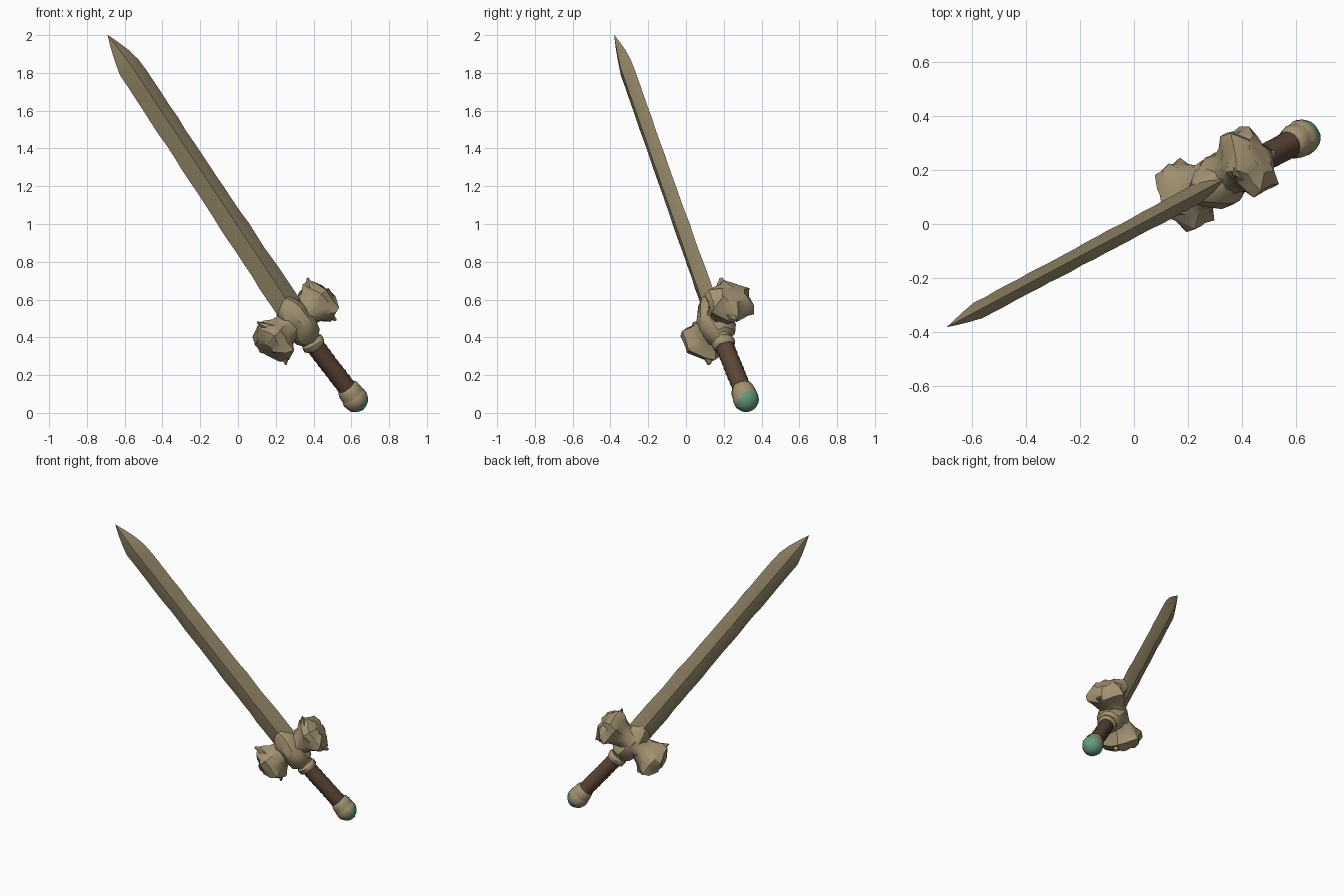
import bpy, bmesh, math, random
from mathutils import Vector, Matrix

random.seed(4)
cube = bpy.data.objects.get("Cube")
if cube:
    bpy.data.objects.remove(cube)

# Sword frame: local x = blade width, y = blade thickness, z = towards the tip
POMMEL = Vector((0.62, 0.318, 0.073))
TIP = Vector((-0.69, -0.38, 2.0))
LENGTH = (TIP - POMMEL).length
axis = (TIP - POMMEL).normalized()
thick = axis.cross(Vector((0, 0, 1))).normalized()
if thick.y < 0:
    thick.negate()
wide = thick.cross(axis)
FRAME = Matrix.Translation(POMMEL) @ Matrix((wide, thick, axis)).transposed().to_4x4()


def material(name, color):
    m = bpy.data.materials.new(name)
    m.diffuse_color = (*color, 1)
    m.use_nodes = True
    bsdf = m.node_tree.nodes["Principled BSDF"]
    bsdf.inputs["Base Color"].default_value = (*color, 1)
    bsdf.inputs["Roughness"].default_value = 0.8
    return m


BONE = material("pale bone", (0.36, 0.285, 0.165))
BLADE = material("carved bone", (0.30, 0.245, 0.14))
LEATHER = material("brown leather", (0.105, 0.06, 0.037))
JADE = material("green stone", (0.12, 0.32, 0.21))


def finish(name, bm, mats, angle):
    """Turn a bmesh in the sword frame into a placed, shaded object."""
    bmesh.ops.recalc_face_normals(bm, faces=bm.faces)
    me = bpy.data.meshes.new(name)
    bm.to_mesh(me)
    bm.free()
    me.transform(FRAME)
    for m in mats:
        me.materials.append(m)
    ob = bpy.data.objects.new(name, me)
    bpy.context.collection.objects.link(ob)
    bpy.ops.object.select_all(action="DESELECT")
    ob.select_set(True)
    bpy.context.view_layer.objects.active = ob
    bpy.ops.object.shade_smooth_by_angle(angle=math.radians(angle))
    return ob


def loft(name, rings, mat, angle=40, jitter=0.0):
    """Skin a list of equal point rings, closing both ends."""
    bm = bmesh.new()
    rows = []
    for ring in rings:
        rows.append([bm.verts.new(Vector(p) + Vector(
            [random.uniform(-jitter, jitter) for _ in range(3)])) for p in ring])
    n = len(rows[0])
    for a, b in zip(rows, rows[1:]):
        for i in range(n):
            j = (i + 1) % n
            bm.faces.new((a[i], a[j], b[j], b[i]))
    bm.faces.new(rows[0])
    bm.faces.new(rows[-1])
    return finish(name, bm, [mat], angle)


def oval(cx, rx, ry, z, sides=12):
    return [(cx + rx * math.cos(math.tau * k / sides),
             ry * math.sin(math.tau * k / sides), z) for k in range(sides)]


# Blade: ridged diamond section with slightly uneven hand-carved edges
def blade_ring(z, half, depth, cx):
    outline = ((1, 0), (0.55, 0.6), (0, 1), (-0.55, 0.6),
               (-1, 0), (-0.55, -0.6), (0, -1), (0.55, -0.6))
    wob = [random.uniform(0.96, 1.04) for _ in outline]
    return [(cx + half * u * w, depth * v * w, z) for (u, v), w in zip(outline, wob)]


START, SHOULDER, STEPS = 0.5, 2.22, 22
rings = []
for i in range(STEPS + 1):
    f = i / STEPS
    rings.append(blade_ring(START + f * (SHOULDER - START), 0.08 - 0.011 * f,
                            0.037 - 0.005 * f, -0.022 * (1 - f)))
for f, half in ((0.35, 0.05), (0.7, 0.026), (1, 0.001)):
    rings.append(blade_ring(SHOULDER + f * (LENGTH - SHOULDER), half, half * 0.45, 0))
loft("blade", rings, BLADE, 25)

# Grip: wrapped handle with shallow ridges
rings = []
for i in range(21):
    f = i / 20
    r = 0.049 + (0.0015 if i % 2 else -0.0015)
    rings.append(oval(-0.02 * f, r, r, 0.04 + 0.35 * f, 14))
loft("grip", rings, LEATHER, 50, 0.001)

# Collar between grip and guard
loft("guard_collar", [oval(-0.02, r, r, z) for z, r in
     ((0.36, 0.05), (0.372, 0.062), (0.395, 0.064), (0.41, 0.052), (0.45, 0.06))],
     BONE, 40, 0.003)

# Guard core: knuckle of bone clasping the blade root
loft("guard_core", [oval(-0.025, rx, ry, z, 10) for z, rx, ry in
     ((0.41, 0.05, 0.05), (0.44, 0.075, 0.08), (0.5, 0.085, 0.105),
      (0.56, 0.08, 0.095), (0.61, 0.085, 0.075), (0.65, 0.06, 0.055),
      (0.685, 0.03, 0.036))], BONE, 35, 0.006)

# Guard wings: flared bone ends, each ring = reach, low, high, half depth, scallop
WING = ((0.0, 0.46, 0.63, 0.085, 0), (0.06, 0.475, 0.62, 0.08, 0),
        (0.115, 0.45, 0.63, 0.105, 0.04), (0.16, 0.415, 0.65, 0.135, 0.1),
        (0.2, 0.435, 0.645, 0.125, 0.12), (0.235, 0.49, 0.595, 0.075, 0.08))
for side, label in ((1, "upper"), (-1, "lower")):
    rings = []
    for reach, low, high, depth, scallop in WING:
        ring = []
        for k in range(18):
            a = math.tau * k / 18
            r = 1 + scallop * math.cos(6 * a)
            # corners lag behind the middle so that the end is crowned
            ring.append((-0.025 + side * reach, 0.015 + depth * r * math.sin(a),
                         (low + high) / 2 + (high - low) / 2 * r * math.cos(a)))
        rings.append(ring)
    loft(label + "_guard_wing", rings, BONE, 35, 0.007)

# Horns at the corners of each wing
for side, label in ((1, "upper"), (-1, "lower")):
    for base, tip, end in ((0.585, 0.68, "blade"), (0.49, 0.40, "grip")):
        rings = []
        for f in (0, 0.5, 1):
            r = 0.05 * (1 - 0.88 * f)
            rings.append(oval(-0.025 + side * (0.14 + 0.05 * f), r, r * 1.5,
                              base + (tip - base) * f, 6))
        loft(f"{label}_{end}_horn", rings, BONE, 30, 0.003)

# Pommel: bone cup holding a green stone, split by facing
bm = bmesh.new()
bmesh.ops.create_uvsphere(bm, u_segments=16, v_segments=10, radius=0.07)
for v in bm.verts:
    v.co *= random.uniform(0.96, 1.02)
stone_dir = Vector((0.3, 0, -1)).normalized()
for f in bm.faces:
    f.material_index = int(f.calc_center_median().normalized().dot(stone_dir) > 0.38)
finish("pommel", bm, [BONE, JADE], 40)
loft("pommel_collar", [oval(0, r, r, z) for z, r in
     ((0.02, 0.066), (0.05, 0.064), (0.075, 0.057), (0.085, 0.048))], BONE, 40, 0.002)
